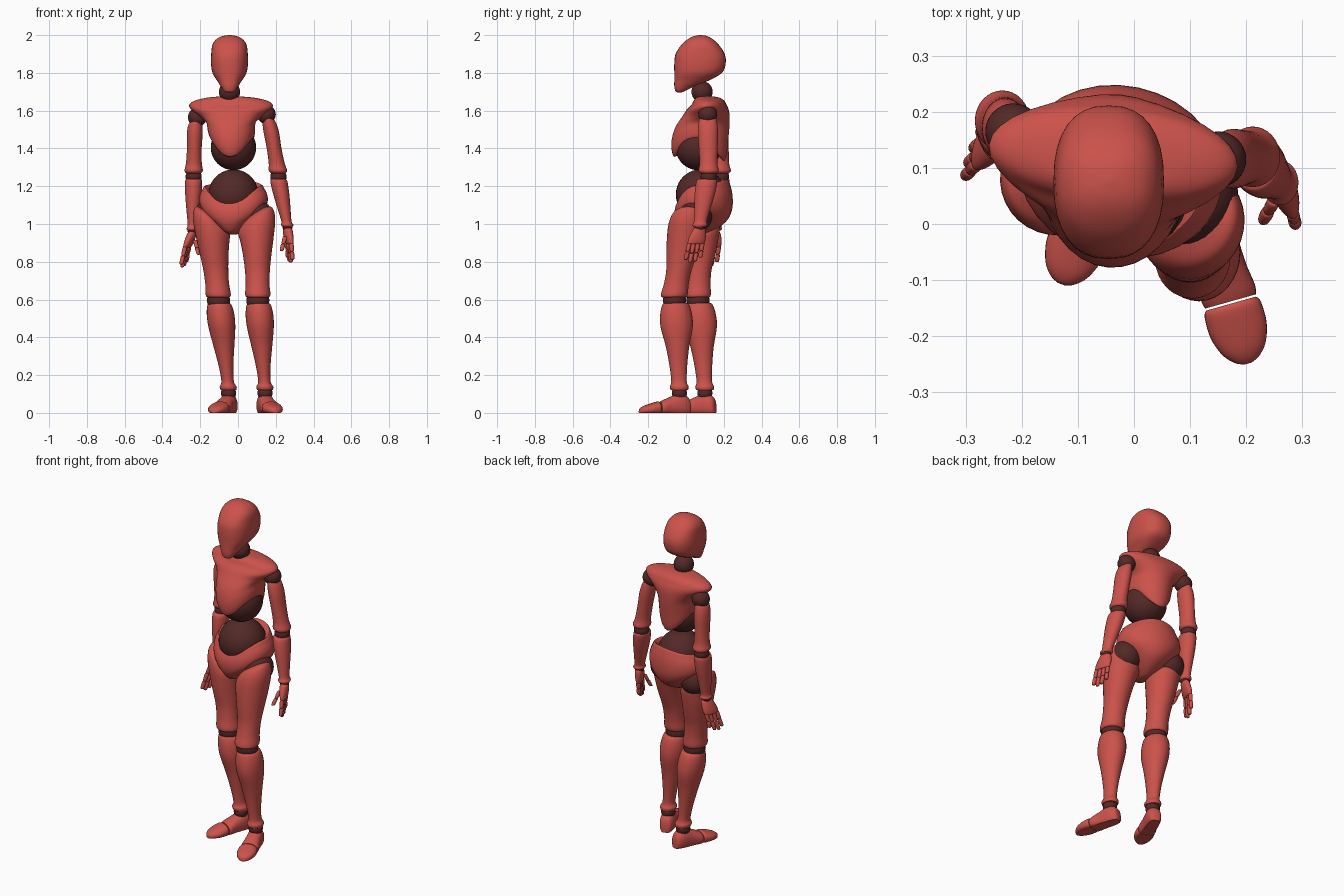
import bpy, bmesh
from math import sin, cos, pi, radians
from mathutils import Vector

if "Cube" in bpy.data.objects:
    bpy.data.objects.remove(bpy.data.objects["Cube"])


def material(name, rgb):
    m = bpy.data.materials.new(name)
    m.diffuse_color = (*rgb, 1)
    m.use_nodes = True
    m.node_tree.nodes["Principled BSDF"].inputs["Base Color"].default_value = m.diffuse_color
    return m


RED = material("red_shell", (0.6, 0.085, 0.07))
DARK = material("dark_joint", (0.085, 0.022, 0.02))


def finish(name, bm, mat):
    bmesh.ops.recalc_face_normals(bm, faces=bm.faces)
    me = bpy.data.meshes.new(name)
    bm.to_mesh(me)
    bm.free()
    me.materials.append(mat)
    ob = bpy.data.objects.new(name, me)
    bpy.context.collection.objects.link(ob)
    bpy.ops.object.select_all(action='DESELECT')
    ob.select_set(True)
    bpy.context.view_layer.objects.active = ob
    bpy.ops.object.shade_smooth_by_angle(angle=radians(45))


def ball(name, c, r):
    bm = bmesh.new()
    bmesh.ops.create_uvsphere(bm, u_segments=32, v_segments=20, radius=r)
    bmesh.ops.translate(bm, vec=Vector(c), verts=bm.verts)
    finish(name, bm, DARK)


def smooth(st, n=4):
    """Catmull-Rom interpolation of station tuples."""
    out = []
    for i in range(len(st) - 1):
        p = [st[max(i - 1, 0)], st[i], st[i + 1], st[min(i + 2, len(st) - 1)]]
        for k in range(n):
            t = k / n
            out.append([b + .5 * t * (c - a + t * (2*a - 5*b + 4*c - d + t * (3*(b - c) + d - a)))
                        for a, b, c, d in zip(*p)])
    return out + [list(st[-1])]


def outline(rx, ry, power=2.0, n=32):
    """Superellipse points with their angles."""
    pts = []
    for i in range(n):
        a = 2 * pi * i / n
        c, s = cos(a), sin(a)
        e = 2 / power
        pts.append((a, rx * abs(c)**e * (1 if c > 0 else -1), ry * abs(s)**e * (1 if s > 0 else -1)))
    return pts


def skin(name, rings, mat=RED):
    bm = bmesh.new()
    rows = [[bm.verts.new(p) for p in r] for r in rings]
    for a, b in zip(rows, rows[1:]):
        for i in range(len(a)):
            j = (i + 1) % len(a)
            bm.faces.new((a[i], a[j], b[j], b[i]))
    for r in (rows[0], rows[-1]):
        bm.faces.new(r)
    finish(name, bm, mat)


def body(name, stations, yaw=0, power=2.0):
    """Stations: z, cx, cy, rx, ry, side lift, back lift."""
    yaw, rings = radians(yaw), []
    for z, cx, cy, rx, ry, side, back in smooth(stations):
        rings.append([(cx + x * cos(yaw) - y * sin(yaw), cy + x * sin(yaw) + y * cos(yaw),
                       z + side * cos(a)**2 + back * max(0, sin(a))**2)
                      for a, x, y in outline(max(rx, .004), max(ry, .004), power)])
    skin(name, rings)


def limb(name, a, b, profile, yaw=0, n=32):
    """Profile: t along a-b, rx, ry, tilt of the ring."""
    a, b, yaw, rings = Vector(a), Vector(b), radians(yaw), []
    for t, rx, ry, tilt in smooth(profile):
        c = a.lerp(b, t)
        rings.append([(c.x + x * cos(yaw) - y * sin(yaw), c.y + x * sin(yaw) + y * cos(yaw),
                       c.z + tilt * x) for _, x, y in outline(rx, ry, 2.0, n)])
    skin(name, rings)


def foot_part(name, ankle, heading, stations):
    """Stations along the foot: distance, half width, height."""
    f = Vector((*heading, 0)).normalized()
    side = Vector((-f.y, f.x, 0))
    base, rings = Vector((ankle[0], ankle[1], 0)), []
    for s, w, h in smooth(stations):
        rings.append([base + f * s + side * x + Vector((0, 0, max(0, h * .42 + y)))
                      for _, x, y in outline(w, h * .58, 2.3)])
    skin(name, rings)


# Head and neck
body("head", [(1.697, -.045, -.035, .018, .012, 0, 0), (1.705, -.045, -.03, .03, .027, 0, 0),
              (1.73, -.045, -.008, .047, .054, 0, 0), (1.76, -.045, .03, .066, .092, 0, 0),
              (1.80, -.045, .064, .09, .126, 0, 0), (1.85, -.045, .074, .098, .136, 0, 0),
              (1.90, -.045, .075, .097, .13, 0, 0), (1.95, -.045, .075, .09, .098, 0, 0),
              (1.98, -.045, .076, .068, .064, 0, 0), (1.995, -.045, .077, .036, .034, 0, 0),
              (2.0, -.045, .077, .004, .004, 0, 0)], power=2.4)
ball("neck_joint", (-.045, .085, 1.70), .056)

# Chest shell over the upper waist ball
body("chest", [(1.45, -.03, .07, .04, .05, 0, 0), (1.36, -.03, .07, .095, .12, .085, -.02),
               (1.375, -.032, .07, .118, .143, .09, -.02), (1.44, -.035, .073, .126, .15, .06, 0),
               (1.51, -.037, .086, .132, .144, .03, 0), (1.57, -.037, .106, .165, .125, 0, 0),
               (1.605, -.037, .115, .21, .11, 0, 0), (1.63, -.037, .122, .222, .092, 0, 0),
               (1.652, -.037, .122, .195, .08, 0, 0), (1.668, -.04, .117, .13, .062, 0, 0),
               (1.675, -.042, .11, .06, .04, 0, 0)], yaw=-5)
ball("upper_waist_joint", (-.024, .065, 1.405), .12)
ball("lower_waist_joint", (-.024, .078, 1.157), .132)

# Pelvis with a rim dipping at the front
body("pelvis", [(.945, -.024, .06, .02, .03, 0, 0), (.955, -.024, .07, .06, .09, .02, .02),
                (.985, -.024, .085, .12, .13, .05, .03), (1.02, -.024, .092, .172, .15, .07, .05),
                (1.06, -.024, .093, .183, .153, .08, .08), (1.095, -.024, .092, .165, .142, .09, .11),
                (1.108, -.024, .09, .14, .122, .09, .12), (1.06, -.024, .08, .05, .05, .02, .02)], yaw=-12)

# Legs: side sign, hip, knee, ankle, foot heading
THIGH = [(0, .05, .05, .6), (.05, .083, .088, .6), (.16, .098, .1, .4), (.33, .087, .094, .1),
         (.5, .075, .082, 0), (.68, .066, .067, 0), (.84, .063, .066, 0), (.95, .067, .071, 0),
         (.99, .062, .066, 0), (1, .045, .05, 0)]
SHIN = [(0, .045, .05, 0), (.02, .063, .07, 0), (.13, .073, .084, 0), (.28, .071, .085, 0),
        (.5, .055, .062, 0), (.72, .039, .047, 0), (.9, .033, .041, 0), (.96, .045, .05, 0),
        (1, .041, .046, 0)]
FOOT = [(-.06, .015, .04), (-.052, .03, .075), (-.03, .039, .096), (0, .043, .104), (.05, .045, .085),
        (.09, .05, .067), (.107, .047, .058)]
TOES = [(.111, .046, .056), (.122, .052, .06), (.16, .052, .049), (.195, .04, .037), (.215, .022, .025),
        (.222, .006, .015)]
for tag, s, hip, knee, ankle, head in (
        ("right", -1, (-.148, .085, 1.06), (-.103, .06, .61), (-.05, .1, .12), (-.36, -.93)),
        ("left", 1, (.098, .02, 1.06), (.105, -.065, .61), (.143, -.035, .12), (.27, -.96))):
    thigh = [(t, rx, ry, s * k) for t, rx, ry, k in THIGH]
    limb(tag + "_thigh", hip, knee, thigh, yaw=-8)
    ball(tag + "_hip_joint", (hip[0], hip[1] + .03, 1.04), .088)
    ball(tag + "_knee_joint", (knee[0], knee[1] + .004, .596), .061)
    limb(tag + "_shin", (knee[0] + .004, knee[1] + .01, .583), ankle, SHIN)
    ball(tag + "_ankle_joint", (ankle[0], ankle[1], .105), .04)
    foot_part(tag + "_foot", ankle, head, FOOT)
    foot_part(tag + "_toes", ankle, head, TOES)

# Arms: side sign, shoulder, elbow, wrist, knuckles, fingertips
UPPER = [(0, .022, .03, .5), (.05, .036, .045, .5), (.25, .042, .053, .2), (.55, .039, .05, 0),
         (.82, .042, .047, 0), (.95, .049, .054, 0), (1, .038, .042, 0)]
FORE = [(0, .034, .042, 0), (.04, .045, .055, 0), (.3, .043, .054, 0), (.6, .035, .043, 0),
        (.88, .027, .034, 0), (.96, .033, .04, 0), (1, .027, .032, 0)]
PALM = [(0, .018, .026, 0), (.15, .024, .036, 0), (.6, .023, .047, 0), (.92, .018, .047, 0),
        (1, .012, .042, 0)]
FINGER = [(0, .006, .006, 0), (.1, .0115, .0115, 0), (.85, .0105, .0105, 0), (1, .005, .005, 0)]


def digit(name, a, b):
    mid = Vector(a).lerp(Vector(b), .52)
    limb(name + "_base", a, mid, FINGER, n=12)
    limb(name + "_tip", mid, b, FINGER, n=12)


for tag, s, sh, el, wr, kn, tip in (
        ("right", -1, (-.215, .165, 1.565), (-.235, .185, 1.25), (-.24, .15, .965),
         (-.27, .14, .875), (-.29, .122, .775)),
        ("left", 1, (.15, .115, 1.58), (.214, .12, 1.25), (.262, .072, .985),
         (.272, .052, .893), (.276, .035, .8))):
    ball(tag + "_shoulder_joint", sh, .05)
    limb(tag + "_upper_arm", (sh[0] + s * .012, sh[1], sh[2] - .01), (el[0], el[1], el[2] + .018),
         [(t, rx, ry, -s * k) for t, rx, ry, k in UPPER])
    ball(tag + "_elbow_joint", el, .043)
    limb(tag + "_forearm", (el[0], el[1] - .008, el[2] - .012), wr, FORE)
    ball(tag + "_wrist_joint", wr, .027)
    yaw = s * 18
    limb(tag + "_palm", (wr[0], wr[1], wr[2] - .005), kn, PALM, yaw=yaw)
    across = Vector((-sin(radians(yaw)), cos(radians(yaw)), 0))
    for i, length in enumerate((.93, 1.08, 1.02, .8)):
        w = across * (i - 1.5) * .024
        a = Vector(kn) + w + Vector((0, 0, .004))
        digit(f"{tag}_finger_{i + 1}", a, a + (Vector(tip) - Vector(kn)) * length + w * .1)
    digit(tag + "_thumb", (wr[0] - s * .012, wr[1] - .03, wr[2] - .05),
          (wr[0] - s * .032, wr[1] - .066, wr[2] - .128))
